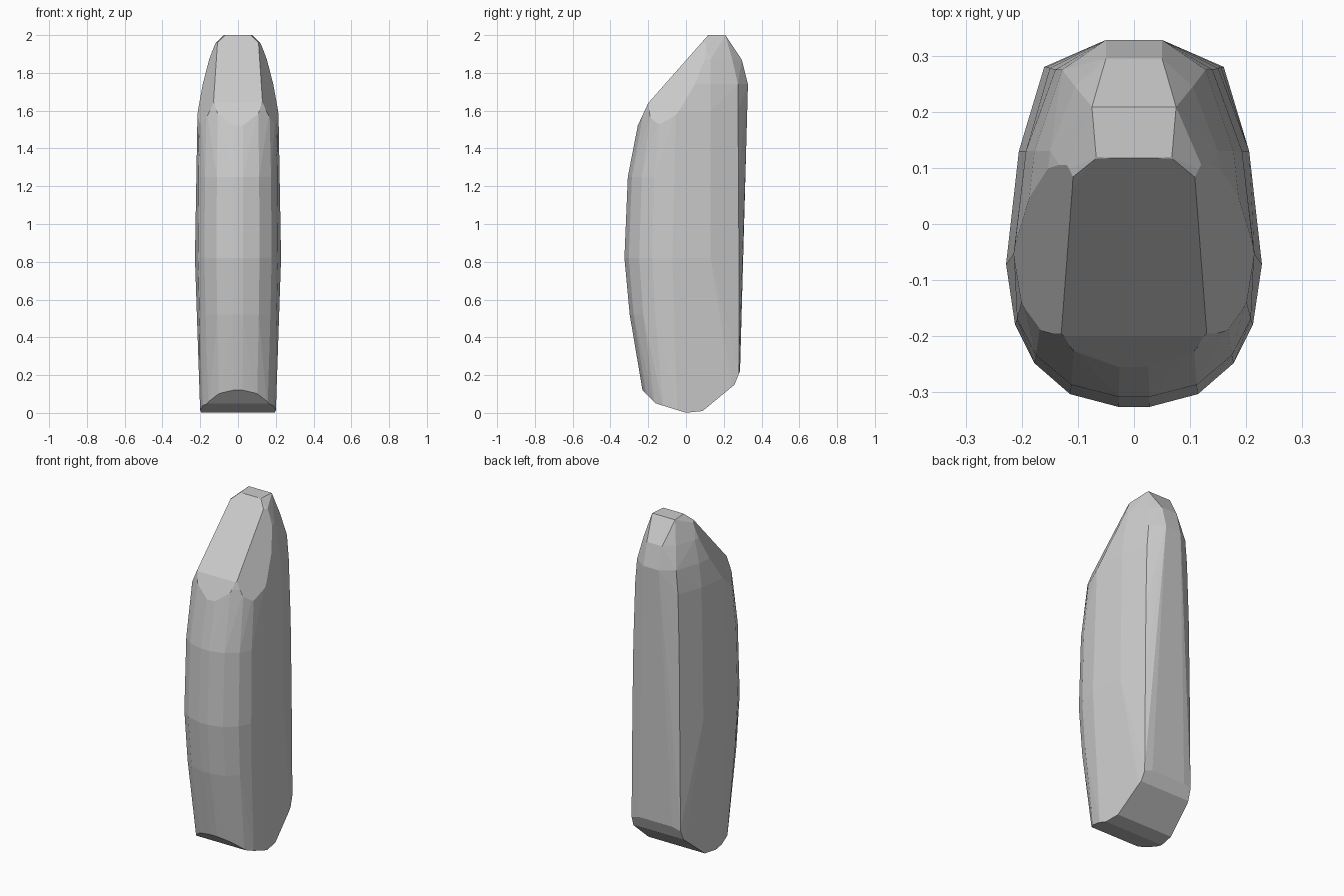
import bpy, bmesh
from mathutils import Vector

if "Cube" in bpy.data.objects:
    bpy.data.objects.remove(bpy.data.objects["Cube"])


def hull(points):
    bm = bmesh.new()
    for p in points:
        bm.verts.new(p)
    bmesh.ops.remove_doubles(bm, verts=bm.verts[:], dist=0.001)
    r = bmesh.ops.convex_hull(bm, input=bm.verts[:])
    junk = {g for g in r["geom_interior"] + r["geom_unused"] if isinstance(g, bmesh.types.BMVert)}
    bmesh.ops.delete(bm, geom=list(junk), context='VERTS')
    return bm


def cut(bm, co, no):
    # Slice off everything on the outer side, then close the flat face
    bmesh.ops.bisect_plane(bm, geom=bm.verts[:] + bm.edges[:] + bm.faces[:],
                           plane_co=co, plane_no=Vector(no).normalized(), clear_outer=True)
    pts = [v.co.copy() for v in bm.verts]
    bm.free()
    return hull(pts)


# Egg-shaped cross-section: rounded front half, scaled by half width and front depth
front = [(0.12, 1.0), (0.5, 0.93), (0.78, 0.76), (0.93, 0.55), (1.0, 0.22)]

# Height, half width, front y, back y, back corner (x, y), back flat half width
stations = [
    (0.00, 0.200, -0.210, 0.280, (0.160, 0.270), 0.12),
    (0.22, 0.208, -0.242, 0.285, (0.160, 0.280), 0.12),
    (0.52, 0.220, -0.298, 0.292, (0.158, 0.280), 0.10),
    (0.82, 0.228, -0.326, 0.300, (0.155, 0.280), 0.09),
    (1.25, 0.224, -0.308, 0.312, (0.150, 0.278), 0.07),
    (1.60, 0.214, -0.240, 0.322, (0.140, 0.275), 0.06),
    (1.74, 0.197, -0.200, 0.328, (0.128, 0.275), 0.05),
    (1.87, 0.166, -0.100, 0.295, (0.105, 0.245), 0.05),
    (1.95, 0.125, 0.000, 0.225, (0.080, 0.200), 0.04),
    (2.00, 0.075, 0.115, 0.150, (0.050, 0.140), 0.03),
]
points = []
for z, w, yf, yb, corner, flat in stations:
    half = [(w * fx, (yf * fy) if yf < -0.15 else yf + (1 - fy) * 0.12) for fx, fy in front]
    half += [(w * 0.9, min(0.13, yb * 0.6 + 0.03)), corner, (flat, yb)]
    points += [(s * x, y, z) for x, y in half for s in (1, -1)]
bm = hull(points)

# Slanted front of the tip and its rounded shoulder
bm = cut(bm, (0, -0.20, 1.64), (0, -0.34, 0.30))
bm = cut(bm, (0, -0.27, 1.49), (0, -0.15, 0.07))
for s in (1, -1):
    bm = cut(bm, (s * 0.13, -0.20, 1.64), (s * 1.0, -0.40, 0.42))
# Shallow keel underneath, with a steep chamfer at the back
bm = cut(bm, (0, -0.22, 0.11), (0, -0.06, -0.06))
bm = cut(bm, (0, -0.16, 0.05), (0, -0.04, -0.13))
bm = cut(bm, (0, 0.10, 0.02), (0, 0.14, -0.17))
bm = cut(bm, (0, 0.265, 0.17), (0, 0.05, -0.02))
bm = cut(bm, (0, 0.03, 0.004), (0, 0.01, -0.10))

# Merge coplanar triangles into flat facets
bmesh.ops.dissolve_limit(bm, angle_limit=0.03, verts=bm.verts[:], edges=bm.edges[:])
bmesh.ops.recalc_face_normals(bm, faces=bm.faces[:])

# Standing stone
mesh = bpy.data.meshes.new("standing_stone")
bm.to_mesh(mesh)
bm.free()
stone = bpy.data.objects.new("standing_stone", mesh)
bpy.context.collection.objects.link(stone)
